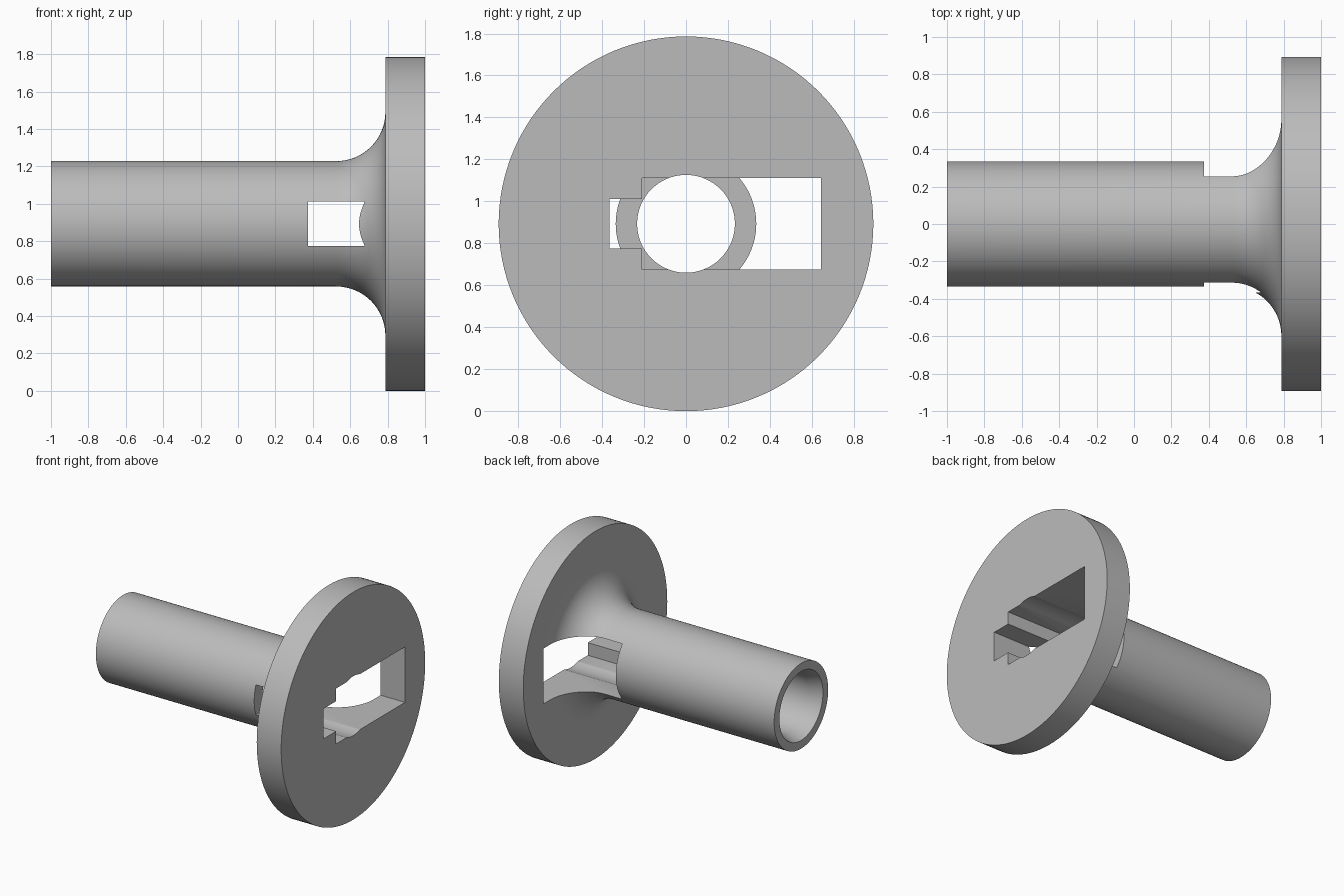
import bpy, bmesh, math
from mathutils import Matrix

cube = bpy.data.objects.get("Cube")
if cube:
    bpy.data.objects.remove(cube, do_unlink=True)

AXIS_Z = 0.893
SEGMENTS = 128

grey = bpy.data.materials.new("light grey")
grey.use_nodes = True
colour = (0.5, 0.5, 0.5, 1)
grey.diffuse_color = colour
grey.node_tree.nodes["Principled BSDF"].inputs["Base Color"].default_value = colour


def add_mesh(name, bm):
    bmesh.ops.recalc_face_normals(bm, faces=bm.faces)
    mesh = bpy.data.meshes.new(name)
    bm.to_mesh(mesh)
    bm.free()
    obj = bpy.data.objects.new(name, mesh)
    bpy.context.collection.objects.link(obj)
    mesh.materials.append(grey)
    return obj


def lathe(name, profile):
    """Spin a closed (x, radius) profile around the tube axis."""
    bm = bmesh.new()
    verts = [bm.verts.new((x, 0, r)) for x, r in profile]
    edges = [bm.edges.new((v, verts[i - 1])) for i, v in enumerate(verts)]
    bmesh.ops.spin(bm, geom=verts + edges, cent=(0, 0, 0), axis=(1, 0, 0),
                   angle=math.tau, steps=SEGMENTS, use_merge=True)
    bmesh.ops.remove_doubles(bm, verts=bm.verts, dist=1e-5)
    bmesh.ops.translate(bm, verts=bm.verts, vec=(0, 0, AXIS_Z))
    return add_mesh(name, bm)


def slot_cutter(name, y0, y1, half_height):
    """Box that opens the flange and stops inside the tube."""
    x0, x1 = 0.375, 1.2
    bm = bmesh.new()
    place = Matrix.Translation(((x0 + x1) / 2, (y0 + y1) / 2, AXIS_Z))
    size = Matrix.Diagonal((x1 - x0, y1 - y0, 2 * half_height, 1))
    bmesh.ops.create_cube(bm, size=1, matrix=place @ size)
    obj = add_mesh(name, bm)
    obj.hide_render = True
    return obj


# Tube with a flared mouth, a round fillet and a flange
tube, bore, mouth, flange = 0.335, 0.233, 0.27, 0.893
fillet, flange_x = 0.263, 0.788
profile = [(-1, mouth), (-1, tube)]
for i in range(17):
    a = math.radians(90 * i / 16)
    profile.append((flange_x - fillet + fillet * math.sin(a),
                    tube + fillet * (1 - math.cos(a))))
profile += [(flange_x, flange), (1, flange), (1, bore), (-0.9, bore)]
body = lathe("flanged_tube", profile)

# Wide slot towards the back, narrow keyway towards the front
cutters = [slot_cutter("wide_slot_cutter", -0.21, 0.643, 0.2175),
           slot_cutter("keyway_cutter", -0.365, -0.15, 0.118)]
bpy.context.view_layer.objects.active = body
for cutter in cutters:
    cut = body.modifiers.new(cutter.name, 'BOOLEAN')
    cut.operation = 'DIFFERENCE'
    cut.solver = 'EXACT'
    cut.object = cutter
    bpy.ops.object.modifier_apply(modifier=cut.name)
for cutter in cutters:
    bpy.data.objects.remove(cutter, do_unlink=True)

bpy.ops.object.select_all(action='DESELECT')
body.select_set(True)
bpy.ops.object.shade_smooth_by_angle(angle=math.radians(30))
